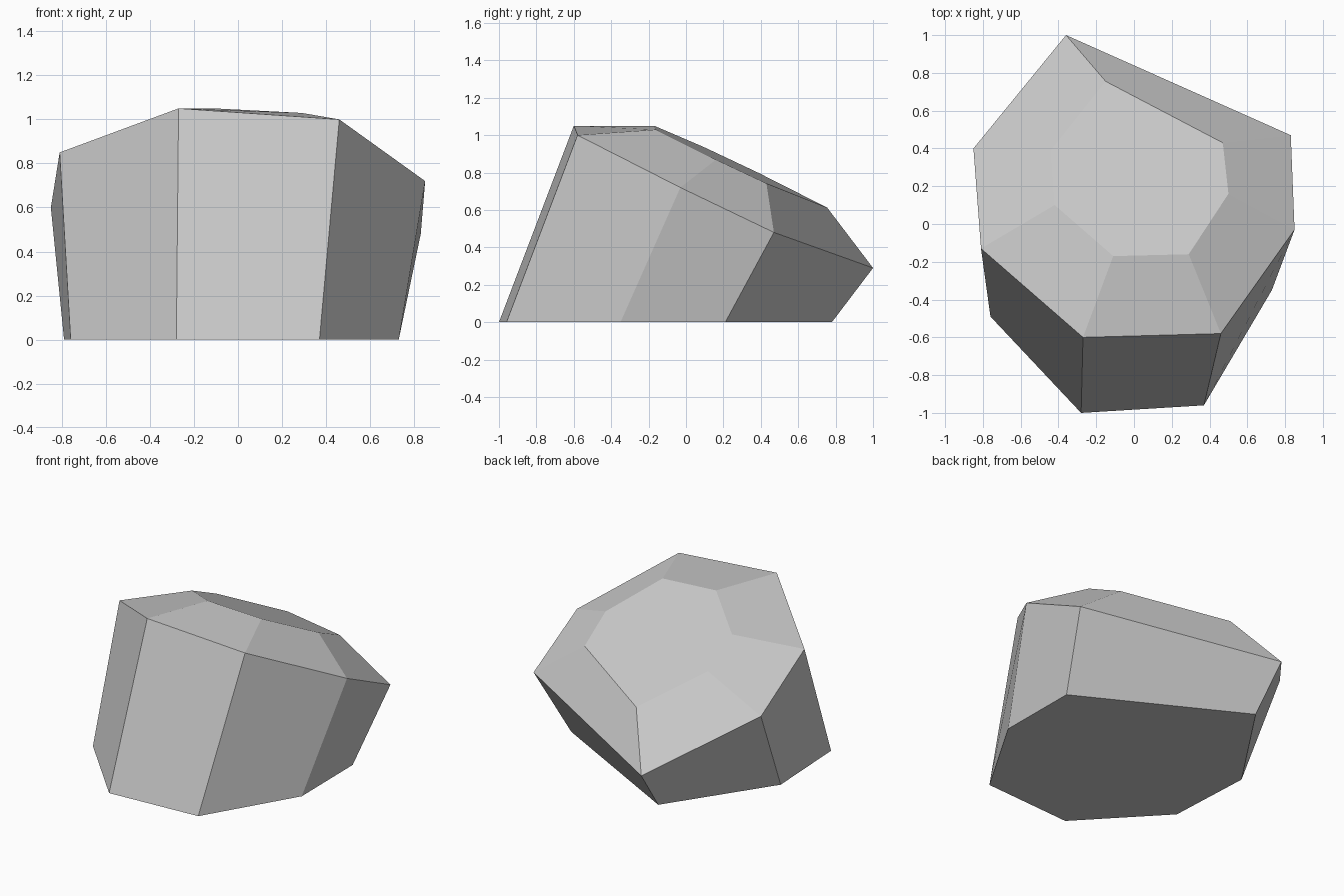
import bpy
import bmesh

# Remove only the default cube
default_cube = bpy.data.objects.get("Cube")
if default_cube:
    bpy.data.objects.remove(default_cube, do_unlink=True)


def make_material(name, colour):
    material = bpy.data.materials.new(name)
    material.use_nodes = True
    material.diffuse_color = colour
    material.node_tree.nodes["Principled BSDF"].inputs["Base Color"].default_value = colour
    return material


def crown_height(x, y):
    """Height of the sloping flat top of the stone."""
    return 0.965 - 0.04 * x - 0.475 * y


# Seven-sided outlines, counter-clockwise from the front left corner
base_outline = [(-0.28, -1.0), (0.37, -0.96), (0.73, -0.35), (0.725, 0.21),
                (-0.335, 0.78), (-0.79, 0.10), (-0.76, -0.49)]
rim_outline = [(-0.27, -0.60, 1.05), (0.46, -0.58, 1.0), (0.85, -0.03, 0.72),
               (0.83, 0.47, 0.48), (-0.36, 1.0, 0.29), (-0.85, 0.40, 0.60),
               (-0.81, -0.13, 0.85)]
crown_outline = [(-0.11, -0.17), (0.29, -0.16), (0.50, 0.16), (0.47, 0.43),
                 (-0.15, 0.755), (-0.44, 0.39), (-0.42, 0.10)]


def add_ring(bm, points):
    return [bm.verts.new(point) for point in points]


def bridge(bm, lower, upper):
    count = len(lower)
    for i in range(count):
        following = (i + 1) % count
        bm.faces.new((lower[i], lower[following], upper[following], upper[i]))


# Faceted stone: flat base, tapered sides, bevelled shoulder, flat crown
bm = bmesh.new()
base = add_ring(bm, [(x, y, 0) for x, y in base_outline])
rim = add_ring(bm, rim_outline)
crown = add_ring(bm, [(x, y, crown_height(x, y)) for x, y in crown_outline])
bridge(bm, base, rim)
bridge(bm, rim, crown)
bm.faces.new(reversed(base))
bm.faces.new(crown)
bmesh.ops.recalc_face_normals(bm, faces=bm.faces)

mesh = bpy.data.meshes.new("faceted_rock")
bm.to_mesh(mesh)
bm.free()
mesh.materials.append(make_material("light grey stone", (0.58, 0.58, 0.58, 1)))
rock = bpy.data.objects.new("faceted_rock", mesh)
bpy.context.collection.objects.link(rock)
